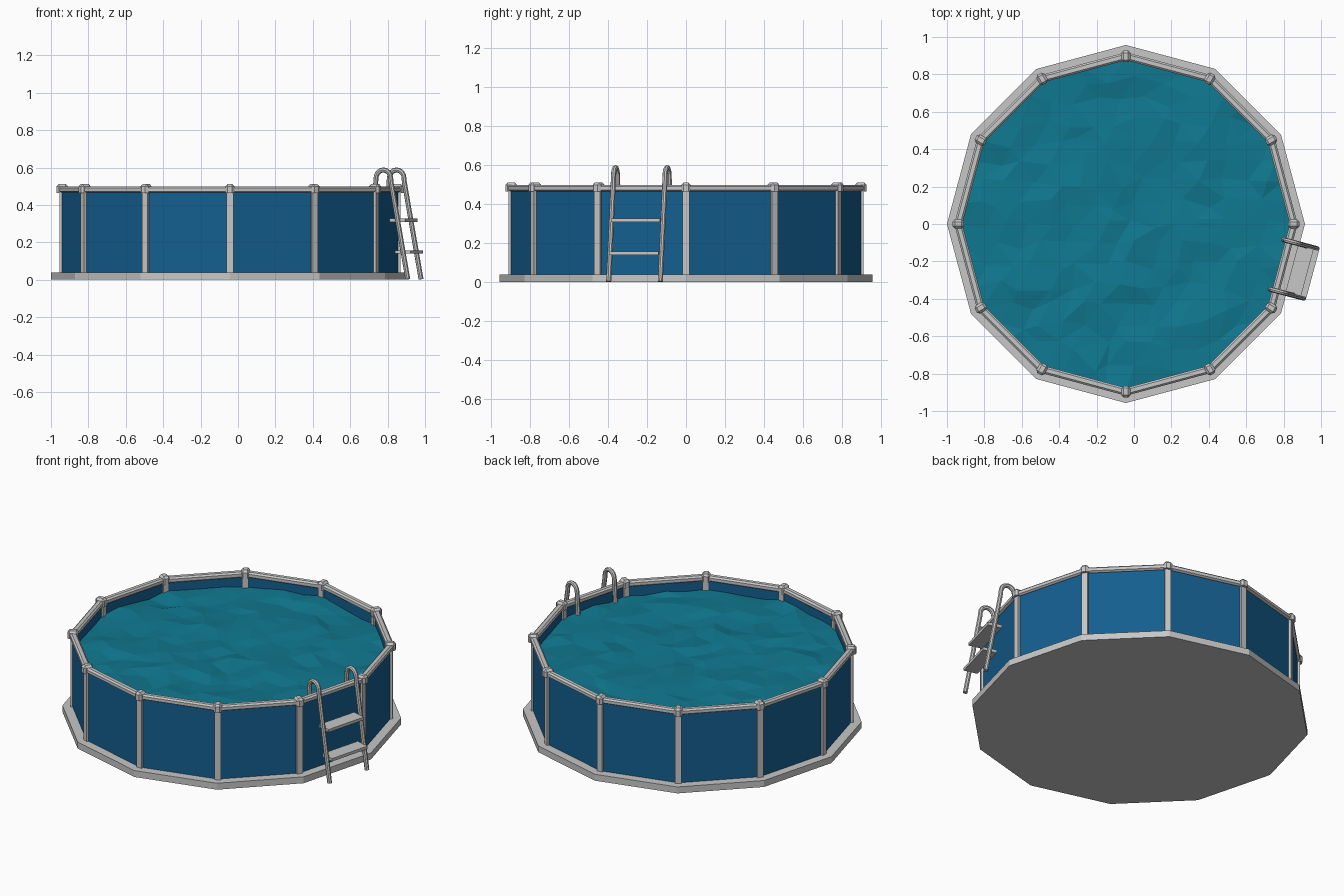
import bpy, bmesh, math, random
from mathutils import Vector, Matrix
from mathutils.geometry import delaunay_2d_cdt

if "Cube" in bpy.data.objects:
    bpy.data.objects.remove(bpy.data.objects["Cube"])

random.seed(4)
CX = -0.043          # pool centre (the ladder shifts it off x = 0)
SIDES = 12


def material(name, rgb):
    m = bpy.data.materials.new(name)
    m.diffuse_color = (*rgb, 1)
    m.use_nodes = True
    m.node_tree.nodes["Principled BSDF"].inputs["Base Color"].default_value = m.diffuse_color
    return m


GREY = material("light grey metal", (0.57, 0.57, 0.57))
BLUE = material("blue wall", (0.007, 0.112, 0.275))
WATER = material("teal water", (0.005, 0.19, 0.28))


def add_mesh(name, bm, mat):
    bmesh.ops.recalc_face_normals(bm, faces=bm.faces)
    me = bpy.data.meshes.new(name)
    bm.to_mesh(me)
    bm.free()
    me.materials.append(mat)
    ob = bpy.data.objects.new(name, me)
    bpy.context.collection.objects.link(ob)
    return ob


def polar(r, t, z, deg):
    """Point at radius r, sideways offset t, height z, seen from angle deg."""
    a = math.radians(deg)
    return Vector((CX + r * math.cos(a) - t * math.sin(a),
                   r * math.sin(a) + t * math.cos(a), z))


def ring(name, profile, mat):
    """Closed (radius, z) profile swept round the twelve corners."""
    bm = bmesh.new()
    loops = [[bm.verts.new(polar(r, 0, z, i * 360 / SIDES)) for r, z in profile]
             for i in range(SIDES)]
    n = len(profile)
    for i in range(SIDES):
        a, b = loops[i], loops[(i + 1) % SIDES]
        for j in range(n):
            k = (j + 1) % n
            bm.faces.new((a[j], b[j], b[k], a[k]))
    return add_mesh(name, bm, mat)


def block(bm, r, t, z, deg, bevel=0.0):
    """Box spanning r, t and z ranges, turned to face angle deg."""
    b = bmesh.new()
    bmesh.ops.create_cube(b, size=1)
    if bevel:
        for v in b.verts:
            v.co = Vector((v.co.x * (r[1] - r[0]), v.co.y * (t[1] - t[0]), v.co.z * (z[1] - z[0])))
        top = [e for e in b.edges if max(v.co.z for v in e.verts) > 0]
        bmesh.ops.bevel(b, geom=top, offset=bevel, segments=1, affect='EDGES')
    else:
        for v in b.verts:
            v.co = Vector((v.co.x * (r[1] - r[0]), v.co.y * (t[1] - t[0]), v.co.z * (z[1] - z[0])))
    mid = Vector((sum(r) / 2, sum(t) / 2, sum(z) / 2))
    new = {}
    for v in b.verts:
        p = v.co + mid
        new[v] = bm.verts.new(polar(p.x, p.y, p.z, deg))
    for f in b.faces:
        bm.faces.new([new[v] for v in f.verts])
    b.free()


# base slab
bm = bmesh.new()
bmesh.ops.create_cone(bm, cap_ends=True, segments=SIDES, radius1=0.957, radius2=0.957, depth=0.04,
                      matrix=Matrix.Translation((CX, 0, 0.02)) @ Matrix.Rotation(math.pi / 2, 4, 'Z'))
add_mesh("base_slab", bm, GREY)

# wall and top rail
ring("pool_wall", [(0.902, 0.04), (0.902, 0.475), (0.886, 0.475), (0.886, 0.04)], BLUE)
ring("top_rail", [(0.908, 0.466), (0.918, 0.472), (0.918, 0.49), (0.908, 0.499),
                  (0.886, 0.499), (0.876, 0.49), (0.876, 0.472), (0.884, 0.466)], GREY)

# posts and rail caps at every corner
posts, caps = bmesh.new(), bmesh.new()
for i in range(SIDES):
    block(posts, (0.872, 0.911), (-0.018, 0.018), (0.035, 0.475), i * 30)
    block(caps, (0.866, 0.927), (-0.024, 0.024), (0.464, 0.511), i * 30, 0.012)
add_mesh("posts", posts, GREY)
add_mesh("rail_caps", caps, GREY)

# faceted water surface: jittered points triangulated inside the wall
R = 0.89
pts = [Vector((R * math.cos(i * math.pi / 6), R * math.sin(i * math.pi / 6))) for i in range(SIDES)]
edge = []
for i in range(SIDES):
    edge += [pts[i].lerp(pts[(i + 1) % SIDES], k / 4) for k in range(4)]
inner = []
step = 0.125
for j in range(-8, 9):
    for i in range(-8, 9):
        p = Vector(((i + 0.5 * (j % 2)) * step, j * step * 0.87))
        p += Vector((random.uniform(-0.04, 0.04), random.uniform(-0.03, 0.03)))
        if p.length < 0.81:
            inner.append(p)
co, _, tris, *_ = delaunay_2d_cdt(edge + inner, [], [list(range(len(edge)))], 1, 1e-5)
bm = bmesh.new()
vs = [bm.verts.new((p.x + CX, p.y, 0.41 + random.uniform(-0.012, 0.012))) for p in co]
for t in tris:
    bm.faces.new([vs[k] for k in t])
water = add_mesh("water", bm, WATER)
if water.data.polygons[0].normal.z < 0:
    water.data.flip_normals()

# ladder rails: leaning leg, hooked over the top rail into the water
LADDER = -15
path = [(1.021, 0.003), (0.928, 0.525)]
path += [(0.886 + 0.041 * math.cos(a), 0.542 + 0.045 * math.sin(a))
         for a in (math.pi * k / 8 for k in range(9))]
path += [(0.836, 0.40)]
for side, t in (("left", -0.137), ("right", 0.137)):
    cu = bpy.data.curves.new("ladder_rail_" + side, 'CURVE')
    cu.dimensions = '3D'
    cu.bevel_depth = 0.0135
    cu.bevel_resolution = 2
    cu.use_fill_caps = True
    sp = cu.splines.new('POLY')
    sp.points.add(len(path) - 1)
    sp.use_smooth = False
    for q, (r, z) in zip(sp.points, path):
        q.co = (*polar(r, t, z, LADDER), 1)
    cu.materials.append(GREY)
    bpy.context.collection.objects.link(bpy.data.objects.new(cu.name, cu))

# ladder steps
steps = bmesh.new()
for r, z in ((0.991, 0.148), (0.961, 0.318)):
    block(steps, (r - 0.043, r + 0.043), (-0.13, 0.13), (z - 0.009, z + 0.009), LADDER)
add_mesh("ladder_steps", steps, GREY)
